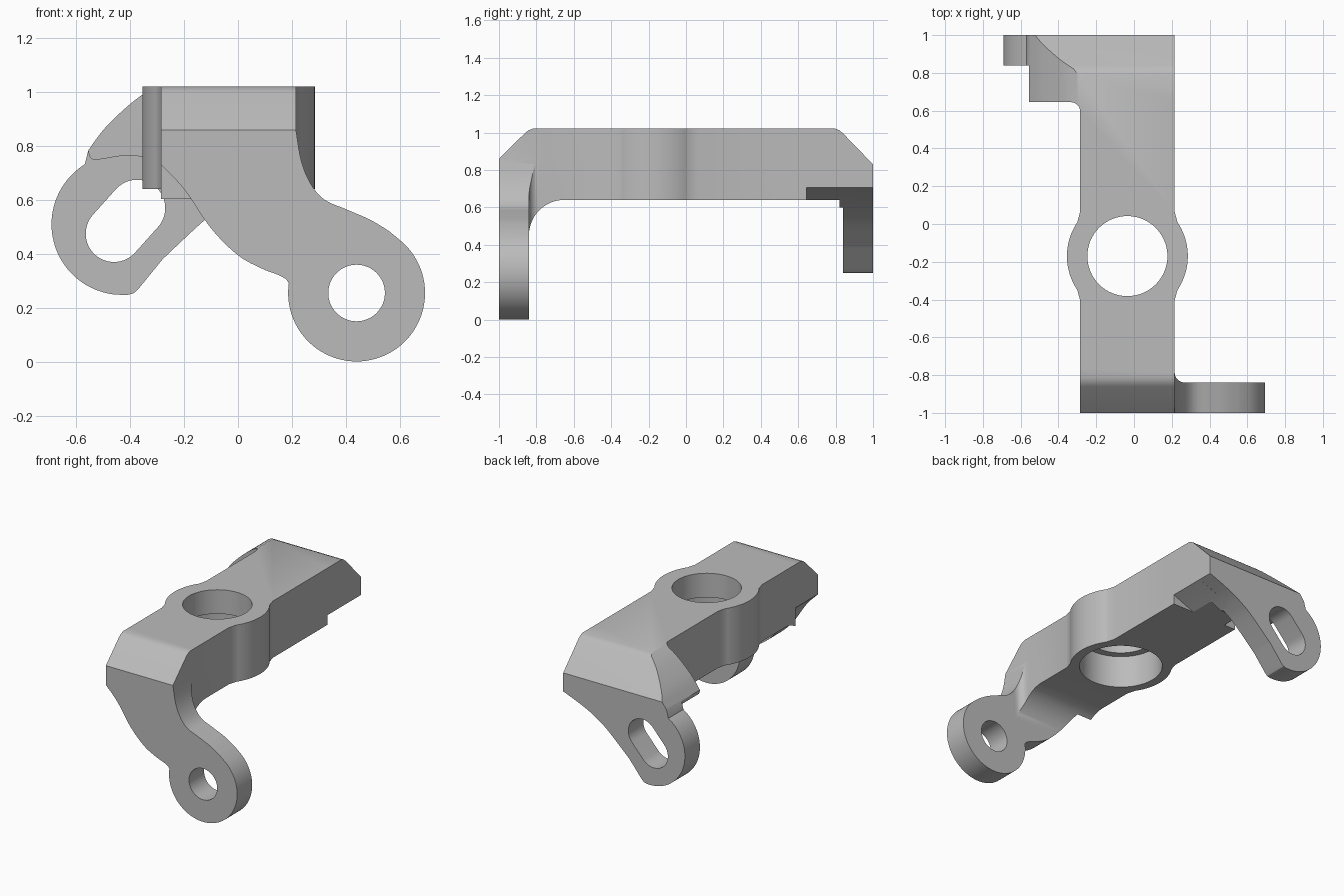
import bpy, bmesh
from math import sin, cos, radians
from mathutils import Vector

cube = bpy.data.objects.get("Cube")
if cube:
    bpy.data.objects.remove(cube, do_unlink=True)

metal = bpy.data.materials.new("grey_metal")
metal.use_nodes = True
GREY = (0.5, 0.5, 0.5, 1)
metal.diffuse_color = GREY
metal.node_tree.nodes["Principled BSDF"].inputs["Base Color"].default_value = GREY


def arc(cx, cy, r, a0, a1, n=32):
    steps = [radians(a0 + (a1 - a0) * i / n) for i in range(n + 1)]
    return [(cx + r * cos(a), cy + r * sin(a)) for a in steps]


def circle(cx, cy, r):
    return arc(cx, cy, r, 0, 360, 64)[:-1]


def spline(pts, n=6):
    """Smooth curve through the given points."""
    p = [Vector(q) for q in [pts[0]] + pts + [pts[-1]]]
    out = []
    for a, b, c, d in zip(p, p[1:], p[2:], p[3:]):
        for i in range(n):
            t = i / n
            out.append(tuple(0.5 * (2 * b + (c - a) * t + (2 * a - 5 * b + 4 * c - d) * t ** 2
                                    + (3 * b - a - 3 * c + d) * t ** 3)))
    return out + [pts[-1]]


def prism(name, pts, axis, lo, hi):
    """Extrude a closed profile along one axis."""
    place = {"x": lambda u, v: (lo, u, v),
             "y": lambda u, v: (u, lo, v),
             "z": lambda u, v: (u, v, lo)}[axis]
    bm = bmesh.new()
    face = bm.faces.new([bm.verts.new(place(*p)) for p in pts])
    new = bmesh.ops.extrude_face_region(bm, geom=[face])["geom"]
    shift = Vector([(hi - lo) * (axis == a) for a in "xyz"])
    bmesh.ops.translate(bm, vec=shift, verts=[g for g in new if isinstance(g, bmesh.types.BMVert)])
    bmesh.ops.recalc_face_normals(bm, faces=bm.faces)
    mesh = bpy.data.meshes.new(name)
    bm.to_mesh(mesh)
    bm.free()
    mesh.materials.append(metal)
    obj = bpy.data.objects.new(name, mesh)
    bpy.context.collection.objects.link(obj)
    return obj


def combine(target, other, operation):
    """Apply a boolean and discard the second solid."""
    mod = target.modifiers.new("boolean", "BOOLEAN")
    mod.operation, mod.solver, mod.object = operation, "EXACT", other
    bpy.context.view_layer.objects.active = target
    bpy.ops.object.modifier_apply(modifier=mod.name)
    bpy.data.objects.remove(other, do_unlink=True)


L, R = -0.285, 0.215          # sides of the bar
CX, CY = -0.035, -0.17        # centre of the bored boss

# Central bar with the round boss swelling out on both sides
plan = [(R, -0.76), (R, CY - 0.235)] + arc(CX, CY, 0.32, -34, 34)
plan += [(R, CY + 0.235), (R, 0.645), (L, 0.645), (L, CY + 0.235)]
plan += arc(CX, CY, 0.32, 146, 214) + [(L, CY - 0.235), (L, -0.76)]
bracket = prism("bracket", plan, "z", 0.6, 1.05)

# Front arm, curving down to the round lug
arm = [(R, 1.05), (L, 1.05)]
arm += spline([(L, 0.73), (-0.2, 0.64), (-0.1, 0.495), (0, 0.395), (0.09, 0.345),
               (0.15, 0.322), (0.18, 0.305)])
arm += arc(0.44, 0.255, 0.254, 172, 408, 60)
arm += spline([(0.56, 0.485), (0.49, 0.527), (0.4, 0.566), (0.32, 0.602), (0.27, 0.66),
               (0.235, 0.745), (R, 0.86)])
front_arm = prism("front_arm", arm, "y", -1.05, -0.72)
front_plan = [(L, -1.1), (0.8, -1.1), (0.8, -0.84)]
front_plan += arc(R + 0.055, -0.785, 0.055, 270, 180, 8) + [(R, -0.7), (L, -0.7)]
combine(front_arm, prism("front_plan", front_plan, "z", -0.1, 1.1), "INTERSECT")

# Shared curves of the back end
shoulder = spline([(L, 1.03), (-0.36, 0.987), (-0.43, 0.93), (-0.5, 0.86), (-0.555, 0.785)])
arch = spline([(-0.28, 0.38), (-0.13, 0.52), (-0.04, 0.587), (0.06, 0.642), (R, 0.705)])

# Back plate with the slotted lobe
plate = [(R, 1.05), (L, 1.05)] + shoulder + arc(-0.43, 0.51, 0.262, 122, 266, 40)
plate += [(-0.41, 0.248), (-0.387, 0.254), (-0.368, 0.272)] + arch
back_plate = prism("back_plate", plate, "y", 0.84, 1.05)

# Thick shoulder joining plate and bar, relieved above the slot
block = [(R, 1.05), (L, 1.05)] + shoulder
block += spline([(-0.555, 0.775), (-0.545, 0.755), (-0.52, 0.75), (-0.42, 0.765),
                 (-0.36, 0.76), (L, 0.73), (-0.22, 0.665), (-0.17, 0.6)])
block += [(-0.02, 0.6), (0.06, 0.642), (R, 0.705)]
back_shoulder = prism("back_shoulder", block, "y", 0.58, 0.9)
back_plan = [(R, 0.57), (R, 1), (-0.8, 1), (-0.8, 0.645)]
back_plan += arc(L - 0.05, 0.595, 0.05, 90, 0, 8) + [(L, 0.57)]
# keep the clearance side open past the bar end
back_plan[0] = (R, 0.57)
combine(back_shoulder, prism("back_plan", back_plan, "z", 0.5, 1.1), "INTERSECT")

for part in (front_arm, back_plate, back_shoulder):
    combine(bracket, part, "UNION")

# Side profile trims the chamfered ends, flat underside and inner fillet
side = [(-1, -0.1), (-1, 0.86), (-0.86, 0.998), (-0.842, 1.012), (-0.815, 1.022),
        (0.795, 1.022), (0.82, 1.012), (0.838, 0.997), (1, 0.83), (1, -0.1),
        (0.82, -0.1), (0.82, 0.64)]
side += arc(-0.65, 0.45, 0.19, 90, 180, 16) + [(-0.84, -0.1)]
combine(bracket, prism("side_profile", side, "x", -1, 1), "INTERSECT")

# Main bore with counterbore from below, lug hole and slot
slot = arc(-0.375, 0.57, 0.105, -42, 138) + arc(-0.46, 0.475, 0.105, 138, 318)
for cutter in (prism("bore", circle(CX, CY, 0.212), "z", 0.5, 1.2),
               prism("counterbore", circle(CX, CY, 0.26), "z", 0.5, 0.86),
               prism("lug_hole", circle(0.44, 0.255, 0.105), "y", -1.2, -0.7),
               prism("slot", slot, "y", 0.83, 1.2)):
    combine(bracket, cutter, "DIFFERENCE")

# Smooth curved walls, keep edges crisp
bpy.ops.object.select_all(action="DESELECT")
bracket.select_set(True)
bpy.context.view_layer.objects.active = bracket
bpy.ops.object.shade_smooth_by_angle(angle=radians(25))
